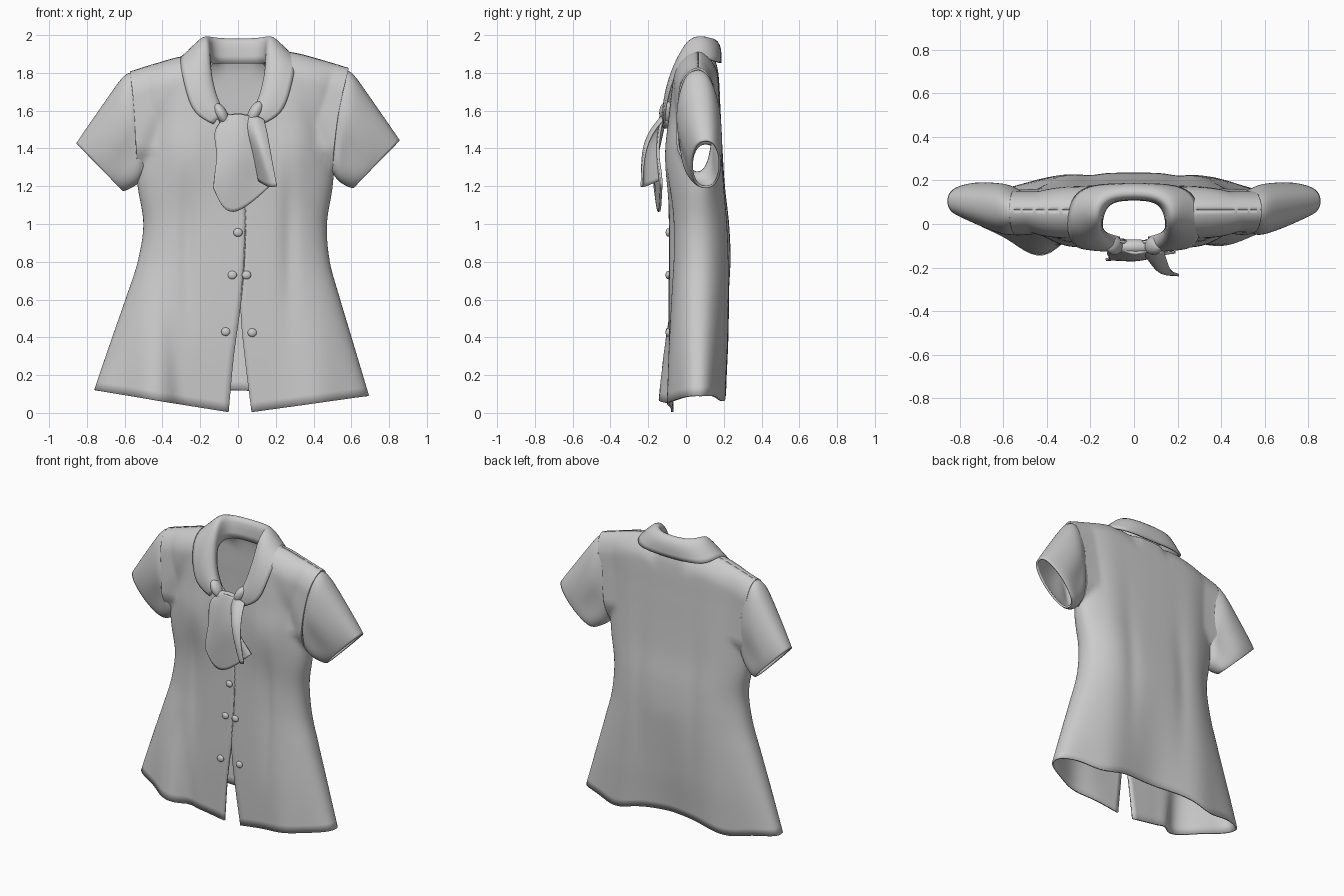
import bpy, bmesh, math

if "Cube" in bpy.data.objects:
    bpy.data.objects.remove(bpy.data.objects["Cube"])


def curve(table, z):
    """Smooth (Hermite) interpolation through (position, value) pairs."""
    n = len(table)
    if z <= table[0][0]:
        return table[0][1]
    if z >= table[-1][0]:
        return table[-1][1]
    i = max(k for k in range(n - 1) if table[k][0] <= z)

    def slope(k):
        a, b = table[max(k - 1, 0)], table[min(k + 1, n - 1)]
        return (b[1] - a[1]) / (b[0] - a[0])
    (z0, v0), (z1, v1) = table[i], table[i + 1]
    h = z1 - z0
    t = (z - z0) / h
    return ((2*t**3 - 3*t*t + 1) * v0 + (t**3 - 2*t*t + t) * h * slope(i)
            + (3*t*t - 2*t**3) * v1 + (t**3 - t*t) * h * slope(i + 1))


def gauss(x, c, w):
    return math.exp(-((x - c) / w) ** 2)


def cloth(name, grids, thickness=0.012, closed=False, subsurf=0):
    """Cloth sheet from one or more grids of points, welded where they meet."""
    bm = bmesh.new()
    for rows in grids:
        vs = [[bm.verts.new(p) for p in r] for r in rows]
        m = len(rows[0])
        for a, b in zip(vs, vs[1:]):
            for j in range(m if closed else m - 1):
                k = (j + 1) % m
                bm.faces.new((a[j], a[k], b[k], b[j]))
    bmesh.ops.remove_doubles(bm, verts=bm.verts, dist=0.0015)
    bmesh.ops.recalc_face_normals(bm, faces=bm.faces)
    me = bpy.data.meshes.new(name)
    bm.to_mesh(me)
    bm.free()
    me.polygons.foreach_set("use_smooth", [True] * len(me.polygons))
    ob = bpy.data.objects.new(name, me)
    bpy.context.collection.objects.link(ob)
    if subsurf:
        sub = ob.modifiers.new("smooth", 'SUBSURF')
        sub.levels = sub.render_levels = subsurf
        sub.boundary_smooth = 'PRESERVE_CORNERS'
    s = ob.modifiers.new("cloth", 'SOLIDIFY')
    s.thickness, s.offset = thickness, 0
    return ob


# silhouette and depth profiles (height, value)
OUTER = {-1: [(0, .79), (.12, .755), (.4, .66), (.6, .59), (.8, .525), (1, .495), (1.2, .525),
              (1.4, .54), (1.6, .55), (1.8, .57)],
         1: [(0, .715), (.1, .685), (.4, .595), (.6, .535), (.8, .48), (1, .465), (1.2, .495),
             (1.4, .51), (1.6, .535), (1.82, .585)]}
INNER = {-1: [(0, .05), (.3, .022), (.55, -.012), (.8, -.035), (1.1, -.042), (1.4, -.02), (1.53, .0),
              (1.65, .12), (1.75, .17), (1.9, .2)],
         1: [(0, .072), (.3, .035), (.55, .014), (.8, .03), (1.1, .036), (1.4, .015), (1.53, .01),
             (1.65, .12), (1.75, .17), (1.9, .2)]}
FRONT_Y = [(0, -.072), (.4, -.085), (1, -.085), (1.3, -.09), (1.5, -.088), (1.7, -.07), (1.9, -.045)]
BACK_Y = [(0, .185), (.2, .2), (.4, .215), (.8, .23), (1, .222), (1.2, .2), (1.4, .187),
          (1.6, .177), (1.8, .165), (1.9, .14)]
SIDE_HEM = {-1: .12, 1: .09}
MID = .065


def shoulder(x, side):
    drop = .018 * min(1, x / .3) if side < 0 else 0
    return curve([(0, 1.86), (.12, 1.865), (.2, 1.905), (.3, 1.9), (.45, 1.86), (.58, 1.82)], x) - drop


def depth(x, z, s, front, d=1):
    """Y of the front or back panel: folds, side rounding, rounding at d below the shoulder."""
    y = curve(FRONT_Y if front else BACK_Y, z)
    low = max(0, 1 - z / .8)
    if front:
        y -= .095 * gauss(x, -.45, .13) * low + .04 * gauss(x, .42, .13) * low
        y += .025 * gauss(x + .1 * z, -.31, .05) * low
        y -= .03 * gauss(abs(x), .28, .12) * gauss(z, 1.35, .2)
        y += .018 * gauss(abs(x), .27, .04) * gauss(z, .9, .4)
        y += .022 * gauss(abs(x) + .4 * (z - 1.4), .46, .05) * gauss(z, 1.45, .2)
    else:
        y += .025 * gauss(abs(x), .36, .14) * low - .03 * gauss(x, .0, .17) * low
        y += .014 * gauss(abs(x), .34, .1) * gauss(z, 1.1, .6)
        y -= .008 * gauss(abs(x), .2, .05) * gauss(z, .9, .4)
    f = max(0, 1 - s ** 2.6) ** (1 / 2.3)
    # armhole stays open under the sleeve
    arm = min(1, max(0, (z - 1.26) / .14))
    f = max(f, .72 * arm ** .5)
    if d < .13:
        w = min(1, max(0, (abs(x) - .08) / .12))
        f *= 1 - w + w * math.sqrt(max(0, 1 - (1 - d / .13) ** 2))
    return MID + (y - MID) * f


def panel(side, front):
    rows = []
    for i in range(61):
        t = 1 - (1 - i / 60) ** 1.6
        row = []
        for j in range(33):
            s = math.sin(j / 32 * math.pi / 2)
            hem = SIDE_HEM[side]
            if front:
                hem += (.004 - hem) * (1 - s)
                xi = .2
            else:
                hem += (.12 - hem) * (1 - s) - .04 * gauss(s, .58, .2)
                xi = 0
            top = shoulder(xi + (.58 - xi) * s, side)
            z = hem + (top - hem) * t
            inner = curve(INNER[side], z) if front else 0
            x = side * (inner + (curve(OUTER[side], z) - inner) * s)
            row.append((x, depth(x, z, s, front, top - z), z))
        rows.append(row)
    return rows


cloth("bodice", [panel(sd, fr) for sd in (-1, 1) for fr in (True, False)])

# short sleeves: rings from armhole to cuff (top xz, bottom xz, y centre, half depth)
RINGS = [((.54, 1.82), (.49, 1.27), .06, .085), ((.595, 1.812), (.515, 1.26), .06, .112),
         ((.65, 1.735), (.53, 1.23), .07, .117), ((.74, 1.605), (.565, 1.21), .085, .105),
         ((.82, 1.49), (.595, 1.195), .1, .088), ((.853, 1.44), (.61, 1.195), .105, .075)]
for side, tag in ((-1, "left"), (1, "right")):
    dz = -.015 if side < 0 else 0
    rows = []
    for n, (top, bot, yc, hy) in enumerate(RINGS):
        row = []
        for k in range(24):
            a = k / 24 * math.tau
            c = (1 + math.cos(a)) / 2
            sn = math.sin(a)
            dent = .03 * gauss(n, 2.2, 1.2) * gauss(c, .3, .18)   # soft underarm crease
            y = yc + (hy - dent) * math.copysign(abs(sn) ** .8, sn)
            row.append((side * (bot[0] + (top[0] - bot[0]) * c), y,
                        bot[1] + (top[1] - bot[1]) * c + dz))
        rows.append(row)
    cloth(tag + "_sleeve", [rows], closed=True, subsurf=2)

# shawl collar: neck stand, fold, fall and outer edge at each station
STATIONS = [((0, .115, 1.85), (0, .12, 2.0), (0, .188, 1.955), (0, .18, 1.85)),
            ((.1, .11, 1.85), (.115, .11, 2.005), (.135, .18, 1.955), (.15, .182, 1.855)),
            ((.142, .06, 1.85), (.155, .06, 2.025), (.215, .12, 1.965), (.265, .155, 1.86)),
            ((.15, .0, 1.83), (.152, .0, 2.0), (.225, .03, 1.965), (.3, .06, 1.9)),
            ((.15, -.02, 1.78), (.148, -.045, 1.87), (.22, -.06, 1.87), (.305, -.045, 1.84)),
            ((.135, -.04, 1.7), (.125, -.08, 1.74), (.2, -.105, 1.74), (.275, -.095, 1.7)),
            ((.11, -.05, 1.63), (.098, -.1, 1.65), (.16, -.125, 1.63), (.235, -.115, 1.58)),
            ((.07, -.06, 1.56), (.065, -.11, 1.585), (.1, -.125, 1.565), (.13, -.115, 1.53))]
rows = [[(-x, y, z) for x, y, z in st] for st in reversed(STATIONS[1:])] + [list(st) for st in STATIONS]
cloth("collar", [rows], thickness=.012, subsurf=2)

# neck tie tails
left_tail = [[(-.05, -.11, 1.57), (0, -.14, 1.585), (.06, -.12, 1.57)],
             [(-.14, -.12, 1.5), (-.01, -.165, 1.5), (.09, -.14, 1.49)],
             [(-.105, -.15, 1.38), (0, -.18, 1.36), (.1, -.15, 1.36)],
             [(-.125, -.165, 1.27), (-.03, -.165, 1.2), (.14, -.135, 1.29)],
             [(-.13, -.165, 1.19), (-.05, -.14, .995), (.19, -.13, 1.22)]]
right_tail = [[(.05, -.12, 1.565), (.09, -.13, 1.575), (.135, -.12, 1.55)],
              [(.05, -.15, 1.5), (.1, -.215, 1.48), (.15, -.17, 1.5)],
              [(.08, -.15, 1.38), (.12, -.25, 1.38), (.17, -.225, 1.38)],
              [(.11, -.14, 1.23), (.17, -.23, 1.19), (.207, -.235, 1.2)]]
cloth("left_tie_tail", [left_tail], subsurf=3)
cloth("right_tie_tail", [right_tail], subsurf=3)


def ball(name, loc, scale, rot=0):
    bpy.ops.mesh.primitive_uv_sphere_add(segments=20, ring_count=12, radius=1,
                                         location=loc, rotation=(0, rot, 0))
    ob = bpy.context.object
    ob.name, ob.scale = name, scale
    bpy.ops.object.shade_smooth()


# gathered knot
ball("left_knot", (-.09, -.1, 1.585), (.032, .042, .06), -.5)
ball("right_knot", (.09, -.1, 1.59), (.034, .042, .065), .5)
ball("knot_band", (0, -.105, 1.545), (.1, .035, .04))

# buttons
for i, (x, z) in enumerate([(0, .955), (-.03, .73), (.045, .73), (-.065, .43), (.075, .425)]):
    y = depth(x, z, abs(x) / .5, True)
    ball("button_%d" % (i + 1), (x, y - .01, z), (.024, .013, .022))
